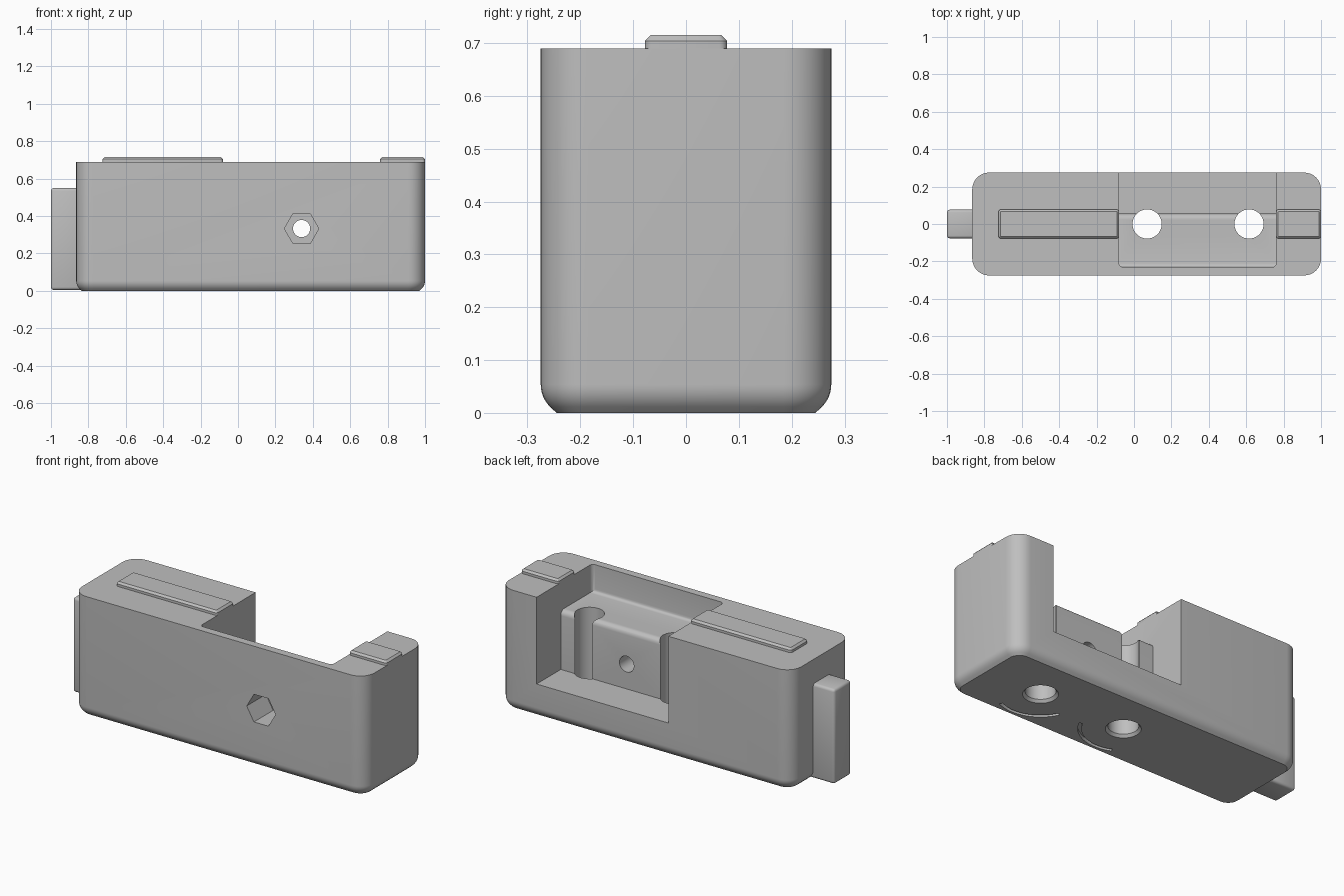
import bpy, bmesh
from math import sin, cos, pi, radians

cube = bpy.data.objects.get("Cube")
if cube:
    bpy.data.objects.remove(cube, do_unlink=True)

grey = bpy.data.materials.new("light_grey")
grey.use_nodes = True
COLOUR = (0.52, 0.52, 0.52, 1)
grey.diffuse_color = COLOUR
grey.node_tree.nodes["Principled BSDF"].inputs["Base Color"].default_value = COLOUR


def to_object(name, bm):
    bmesh.ops.recalc_face_normals(bm, faces=bm.faces)
    mesh = bpy.data.meshes.new(name)
    bm.to_mesh(mesh)
    bm.free()
    mesh.materials.append(grey)
    obj = bpy.data.objects.new(name, mesh)
    bpy.context.collection.objects.link(obj)
    return obj


def loft_bm(rings):
    """Closed solid through a list of rings with equal point counts."""
    bm = bmesh.new()
    loops = [[bm.verts.new(p) for p in ring] for ring in rings]
    n = len(loops[0])
    for a, b in zip(loops, loops[1:]):
        for i in range(n):
            j = (i + 1) % n
            bm.faces.new((a[i], a[j], b[j], b[i]))
    bm.faces.new(loops[0][::-1])
    bm.faces.new(loops[-1])
    return bm


def loft(name, rings):
    return to_object(name, loft_bm(rings))


def rounded_rect(x0, x1, y0, y1, r, z, inset=0.0, steps=8):
    pts = []
    corners = [(x1 - r, y1 - r), (x0 + r, y1 - r), (x0 + r, y0 + r), (x1 - r, y0 + r)]
    for k, (cx, cy) in enumerate(corners):
        for i in range(steps + 1):
            a = (k + i / steps) * pi / 2
            pts.append((cx + (r - inset) * cos(a), cy + (r - inset) * sin(a), z))
    return pts


def circle(cx, cy, r, z, n=48):
    return [(cx + r * cos(2 * pi * i / n), cy + r * sin(2 * pi * i / n), z) for i in range(n)]


def circle_y(cx, cz, r, y, n):
    return [(cx + r * cos(2 * pi * i / n), y, cz + r * sin(2 * pi * i / n)) for i in range(n)]


# Main body: rounded plan, bottom edge rounded into a small chamfer
R = 0.06
layers = [(0.0, 0.03)]
for i in range(7):
    a = radians(45 * (1 - i / 6))
    layers.append((0.054 - R * sin(a), R * (1 - cos(a))))
layers.append((0.69, 0.0))
body = loft("body", [rounded_rect(-0.865, 1, -0.275, 0.275, 0.09, z, d) for z, d in layers])

# Pocket cutter: shallow over the clamp block, deep and open at the back
X0, X1, FRONT, STEP, FLOOR, SHELF = -0.08, 0.76, -0.23, 0.055, 0.19, 0.53
section = [(0.4, FLOOR), (STEP, FLOOR), (STEP, SHELF), (FRONT, SHELF), (FRONT, 0.9), (0.4, 0.9)]
bm = loft_bm([[(x, y, z) for y, z in section] for x in (X0, X1)])


def edges_where(test):
    return [e for e in bm.edges if all(test(v.co) for v in e.verts)]


def near(a, b):
    return abs(a - b) < 1e-4


nose = edges_where(lambda c: near(c.y, STEP) and near(c.z, SHELF))
bmesh.ops.bevel(bm, geom=nose, offset=0.03, segments=5, profile=0.5, affect='EDGES')
inner = edges_where(lambda c: near(c.y, FRONT))
inner = [e for e in inner if not all(near(v.co.z, 0.9) for v in e.verts)]
bmesh.ops.bevel(bm, geom=inner, offset=0.02, segments=4, profile=0.5, affect='EDGES')
cutters = [to_object("pocket_cutter", bm)]

# Vertical screw holes with a chamfered lower rim, and curved grooves beside them
for hx, start in ((0.07, -115), (0.615, -155)):
    cutters.append(loft("screw_hole_cutter", [
        circle(hx, 0, 0.095, -0.01), circle(hx, 0, 0.091, 0.0),
        circle(hx, 0, 0.078, 0.015), circle(hx, 0, 0.078, 0.8)]))
    arc = [radians(start + 90 * i / 20) for i in range(21)]
    outline = [(hx + 0.23 * cos(a), 0.23 * sin(a)) for a in arc]
    outline += [(hx + 0.212 * cos(a), 0.212 * sin(a)) for a in reversed(arc)]
    cutters.append(loft("groove_cutter", [[(x, y, z) for x, y in outline] for z in (-0.02, 0.02)]))

# Cross bolt hole with a hexagonal nut recess on the front
cutters.append(loft("nut_cutter", [circle_y(0.34, 0.333, 0.092, y, 6) for y in (-0.4, -0.1)]))
cutters.append(loft("bolt_cutter", [circle_y(0.34, 0.333, 0.046, y, 32) for y in (-0.35, 0.2)]))

for c in cutters:
    m = body.modifiers.new(c.name, 'BOOLEAN')
    m.operation, m.solver, m.object = 'DIFFERENCE', 'EXACT', c
bpy.context.view_layer.update()
evaluated = body.evaluated_get(bpy.context.evaluated_depsgraph_get())
cut_mesh = bpy.data.meshes.new_from_object(evaluated)
body.modifiers.clear()
body.data = cut_mesh
for c in cutters:
    bpy.data.objects.remove(c, do_unlink=True)

# Raised rails on the top, chamfered along the upper edge
parts = [body]
for name, x0, x1 in (("long_rail", -0.725, -0.08), ("short_rail", 0.76, 1.0)):
    parts.append(loft(name, [rounded_rect(x0, x1, -0.078, 0.078, 0.015, z, d, 4)
                             for z, d in ((0.67, 0), (0.704, 0), (0.715, 0.011))]))

# End tongue with softened edges
bm = loft_bm([[(x, y, z) for x, y in ((-1, -0.077), (-0.82, -0.077), (-0.82, 0.077), (-1, 0.077))]
              for z in (0.005, 0.55)])
bmesh.ops.bevel(bm, geom=bm.edges[:], offset=0.015, segments=3, profile=0.5, affect='EDGES')
parts.append(to_object("end_tongue", bm))

# Smooth rounded areas, keep creases sharp
bpy.ops.object.select_all(action='DESELECT')
for p in parts:
    p.select_set(True)
bpy.context.view_layer.objects.active = body
bpy.ops.object.shade_smooth_by_angle(angle=radians(30))
